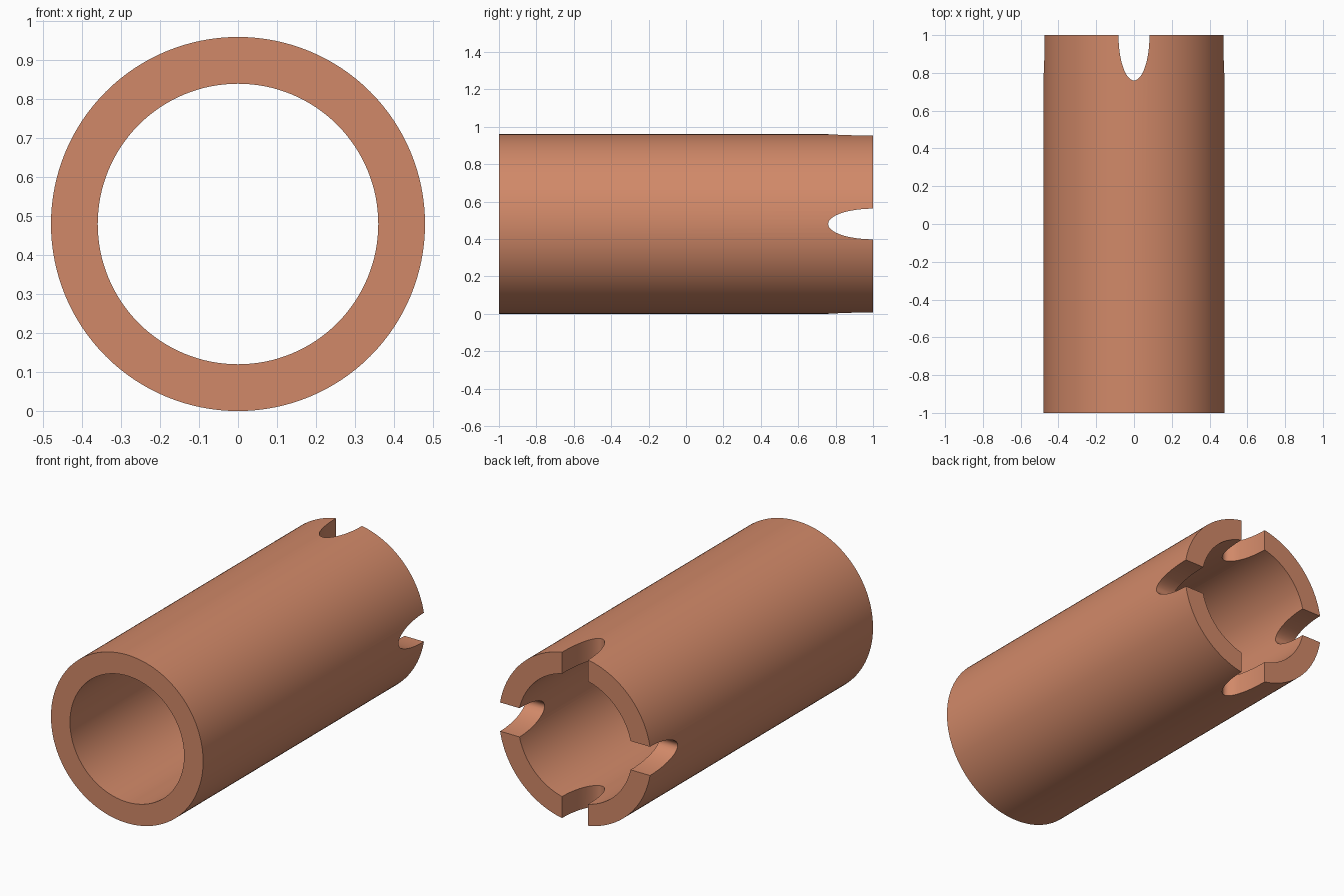
import bpy, bmesh, math

if "Cube" in bpy.data.objects:
    bpy.data.objects.remove(bpy.data.objects["Cube"])

R_OUT, R_IN, HALF, CZ = 0.48, 0.36, 1.0, 0.48
SEGS = 128


def make_object(name, bm):
    bmesh.ops.recalc_face_normals(bm, faces=bm.faces)
    mesh = bpy.data.meshes.new(name)
    bm.to_mesh(mesh)
    bm.free()
    obj = bpy.data.objects.new(name, mesh)
    bpy.context.collection.objects.link(obj)
    return obj


def tube():
    # Rectangular wall section swept around the y axis
    bm = bmesh.new()
    section = [(R_OUT, -HALF), (R_OUT, HALF), (R_IN, HALF), (R_IN, -HALF)]
    rings = []
    for i in range(SEGS):
        a = 2 * math.pi * i / SEGS
        rings.append([bm.verts.new((r * math.cos(a), y, CZ + r * math.sin(a)))
                      for r, y in section])
    for i in range(SEGS):
        p, q = rings[i], rings[(i + 1) % SEGS]
        for k in range(4):
            n = (k + 1) % 4
            bm.faces.new((p[k], p[n], q[n], q[k]))
    return make_object("sleeve", bm)


def notch_cutter(name, sideways):
    # Elliptical bar crossing the tube end, cutting two opposite notches
    bm = bmesh.new()
    n = 64
    ends = []
    for t in (-0.7, 0.7):
        ring = []
        for i in range(n):
            a = 2 * math.pi * i / n
            w, y = 0.082 * math.cos(a), HALF + 0.24 * math.sin(a)
            co = (t, y, CZ + w) if sideways else (w, y, CZ + t)
            ring.append(bm.verts.new(co))
        bm.faces.new(ring)
        ends.append(ring)
    for i in range(n):
        j = (i + 1) % n
        bm.faces.new((ends[0][i], ends[0][j], ends[1][j], ends[1][i]))
    obj = make_object(name, bm)
    obj.hide_render = True
    return obj


sleeve = tube()
bpy.context.view_layer.objects.active = sleeve
sleeve.select_set(True)

# Four notches at the back end
for label, sideways in (("vertical", False), ("sideways", True)):
    cutter = notch_cutter(label + "_notch_cutter", sideways)
    mod = sleeve.modifiers.new(label + "_notches", 'BOOLEAN')
    mod.operation = 'DIFFERENCE'
    mod.solver = 'EXACT'
    mod.object = cutter
    bpy.ops.object.modifier_apply(modifier=mod.name)
    bpy.data.objects.remove(cutter, do_unlink=True)

# Copper colour
mat = bpy.data.materials.new("copper")
mat.diffuse_color = (0.64, 0.25, 0.14, 1)
mat.use_nodes = True
mat.node_tree.nodes["Principled BSDF"].inputs["Base Color"].default_value = mat.diffuse_color
sleeve.data.materials.clear()
sleeve.data.materials.append(mat)

bpy.ops.object.shade_smooth_by_angle(angle=math.radians(30))
